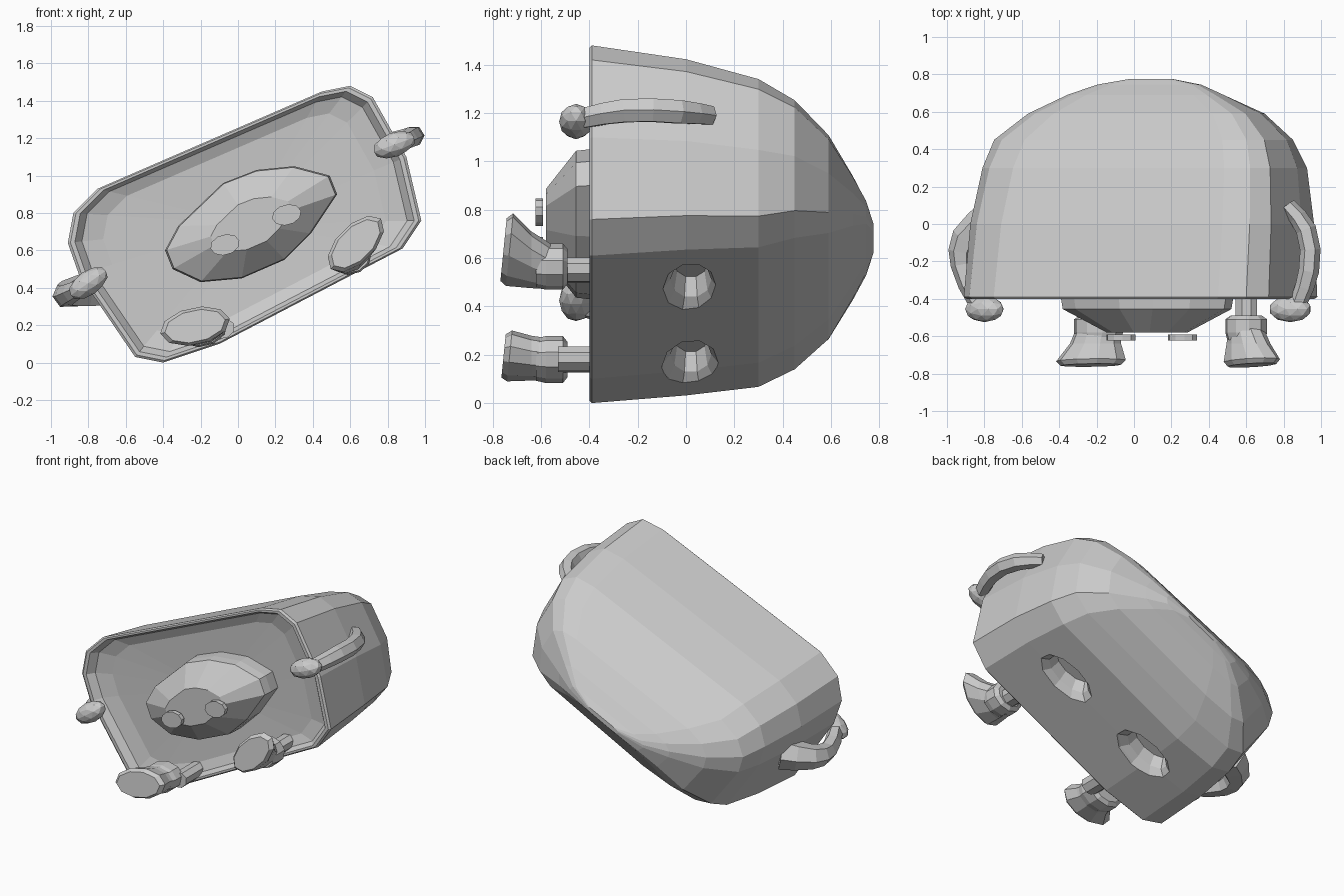
import bpy, bmesh, math
from mathutils import Vector, Matrix

if "Cube" in bpy.data.objects:
    bpy.data.objects.remove(bpy.data.objects["Cube"])

GREY = (0.6, 0.6, 0.6, 1)
grey = bpy.data.materials.new("plain grey")
grey.use_nodes = True
grey.diffuse_color = GREY
grey.node_tree.nodes["Principled BSDF"].inputs["Base Color"].default_value = GREY

TILT = math.radians(26)
ALONG = Vector((math.cos(TILT), math.sin(TILT)))
ACROSS = Vector((-math.sin(TILT), math.cos(TILT)))


def add_object(name, bm):
    bmesh.ops.recalc_face_normals(bm, faces=bm.faces)
    mesh = bpy.data.meshes.new(name)
    bm.to_mesh(mesh)
    bm.free()
    mesh.materials.append(grey)
    obj = bpy.data.objects.new(name, mesh)
    bpy.context.collection.objects.link(obj)
    return obj


def loft(name, rings):
    """Skin a list of equal-length point rings and cap both ends."""
    bm = bmesh.new()
    loops = [[bm.verts.new(p) for p in ring] for ring in rings]
    n = len(loops[0])
    for a, b in zip(loops, loops[1:]):
        for i in range(n):
            j = (i + 1) % n
            bm.faces.new((a[i], a[j], b[j], b[i]))
    bm.faces.new(loops[0])
    bm.faces.new(loops[-1])
    return add_object(name, bm)


def ring(outline, y, su, sv, cx, cz):
    """Outline scaled along and across the tilted long axis."""
    pts = []
    for p in outline:
        q = ALONG * (su * p.dot(ALONG)) + ACROSS * (sv * p.dot(ACROSS))
        pts.append((cx + q.x, y, cz + q.y))
    return pts


def oval(y, cx, cz, rx, rz, angle, sides=10, lean=0):
    """Tilted ellipse facing the front; lean pushes its upper half back."""
    pts = []
    for i in range(sides):
        t = math.tau * i / sides
        u, v = rx * math.cos(t), rz * math.sin(t)
        dz = u * math.sin(angle) + v * math.cos(angle)
        pts.append((cx + u * math.cos(angle) - v * math.sin(angle),
                    y + lean * dz, cz + dz))
    return pts


def centred(points, cx, cz):
    return [Vector((x - cx, z - cz)) for x, z in points]


# Shell: tilted rounded outline closing to a long ridge, shallow dished front
shell_outline = centred([
    (-0.88, 0.80), (-0.91, 0.64), (-0.85, 0.47), (-0.55, 0.03), (-0.40, 0.0),
    (-0.10, 0.10), (0.88, 0.61), (0.98, 0.76), (0.90, 1.10), (0.72, 1.42),
    (0.60, 1.48), (0.45, 1.45), (-0.75, 0.93)], 0.035, 0.74)
dome = [(-0.39, 1, 1, 0.035, 0.74), (0.0, 0.987, 0.9, 0.045, 0.725),
        (0.3, 0.944, 0.79, 0.06, 0.70), (0.45, 0.887, 0.638, 0.055, 0.69),
        (0.59, 0.714, 0.448, 0.07, 0.68), (0.69, 0.487, 0.22, 0.065, 0.68),
        (0.745, 0.33, 0.09, 0.08, 0.68), (0.775, 0.14, 0.03, 0.09, 0.68)]
dish = [(-0.32, 0.35), (-0.33, 0.8), (-0.355, 0.92), (-0.4, 0.96), (-0.4, 0.985)]
rings = [ring(shell_outline, y, s, s, 0.035, 0.74) for y, s in dish]
rings += [ring(shell_outline, *d) for d in dome]
shell = loft("shell", rings)


# Flared leg sockets sunk into the underside
def cut_socket(centre, normal):
    out = Vector(normal).normalized()
    along = Vector((0, 1, 0)).cross(out)
    layers = []
    for depth, size in ((0.1, 1.45), (0.0, 1.15), (-0.04, 0.85), (-0.12, 0.7)):
        pts = []
        for i in range(10):
            t = math.tau * (i + 0.5) / 10
            pts.append(Vector(centre) + out * depth
                       + along * (0.19 * size * math.cos(t))
                       + Vector((0, 0.1 * size * math.sin(t), 0)))
        layers.append(pts)
    cutter = loft("socket_cutter", layers)
    cutter.hide_render = True
    mod = shell.modifiers.new("socket", "BOOLEAN")
    mod.operation = "DIFFERENCE"
    mod.solver = "EXACT"
    mod.object = cutter
    bpy.context.view_layer.update()
    graph = bpy.context.evaluated_depsgraph_get()
    mesh = bpy.data.meshes.new_from_object(shell.evaluated_get(graph))
    shell.modifiers.clear()
    shell.data = mesh
    bpy.data.objects.remove(cutter)


for centre in ((0.565, 0.02, 0.475), (-0.07, 0.02, 0.165)):
    cut_socket(centre, (0.46, 0, -0.89))

# Faceted head set in the dish
head_outline = centred([
    (-0.39, 0.60), (-0.32, 0.73), (-0.08, 0.96), (0.10, 1.03), (0.30, 1.05),
    (0.49, 1.0), (0.53, 0.90), (0.39, 0.69), (0.25, 0.55), (0.02, 0.45),
    (-0.20, 0.43), (-0.35, 0.50)], 0.07, 0.74)
loft("head", [ring(head_outline, y, s, s, 0.07, 0.74) for y, s in (
    (-0.58, 0.47), (-0.455, 0.98), (-0.4, 1), (-0.3, 1))])

# Button eyes
for side, x, z in (("right", -0.07, 0.63), ("left", 0.26, 0.79)):
    loft(side + "_eye", [oval(y, x, z, 0.08, 0.055, TILT * 0.6)
                         for y in (-0.592, -0.622)])


# Boots: leg shaft, ankle cuff, and a sole that spreads toward the toe
def boot(side, leg, cuff, sole, spread, angle):
    loft(side + "_leg", [oval(y, *leg, 0.065, 0.052, TILT, 8)
                         for y in (-0.32, -0.53)])
    loft(side + "_cuff", [oval(y, *cuff, spread * s, 0.095 * s, TILT * 0.5)
                          for y, s in ((-0.49, 0.75), (-0.51, 1),
                                       (-0.58, 1.0), (-0.62, 0.9))])
    mid = [a * 0.6 + b * 0.4 for a, b in zip(cuff, sole)]
    loft(side + "_boot", [
        oval(-0.56, *cuff, spread * 0.9, 0.085, angle),
        oval(-0.64, *mid, 0.14, 0.09, angle),
        oval(-0.73, *sole, 0.19, 0.1, angle, lean=0.1),
        oval(-0.755, *sole, 0.165, 0.085, angle, lean=0.1)])


boot("right", (-0.08, 0.18), (-0.19, 0.18), (-0.23, 0.195), 0.135, math.radians(12))
boot("left", (0.60, 0.55), (0.60, 0.565), (0.63, 0.635), 0.115, math.radians(45))


# Arms: bent tapering limbs ending in rounded hands
def arm(side, path, radii, hand, angle):
    curve = bpy.data.curves.new(side + "_arm", "CURVE")
    curve.dimensions = "3D"
    curve.bevel_depth = 0.055
    curve.bevel_resolution = 1
    curve.resolution_u = 2
    curve.use_fill_caps = True
    spline = curve.splines.new("BEZIER")
    spline.use_smooth = False
    spline.bezier_points.add(len(path) - 1)
    for point, co, radius in zip(spline.bezier_points, path, radii):
        point.co = co
        point.radius = radius
        point.handle_left_type = point.handle_right_type = "AUTO"
    curve.materials.append(grey)
    bpy.context.collection.objects.link(bpy.data.objects.new(side + "_arm", curve))
    bm = bmesh.new()
    bmesh.ops.create_icosphere(
        bm, subdivisions=2, radius=1,
        matrix=Matrix.Translation(hand) @ Matrix.Rotation(-angle, 4, "Y")
        @ Matrix.Diagonal((0.12, 0.07, 0.065, 1)))
    add_object(side + "_hand", bm)


arm("left", [(0.82, 0.1, 1.19), (0.92, -0.03, 1.205), (0.935, -0.25, 1.21),
             (0.88, -0.42, 1.18)], (0.8, 1, 1, 0.85),
    (0.835, -0.455, 1.165), math.radians(20))
arm("right", [(-0.74, 0.03, 0.4), (-0.9, -0.08, 0.37), (-0.92, -0.22, 0.36),
              (-0.84, -0.42, 0.4)], (2, 1.45, 1.1, 0.85),
    (-0.8, -0.455, 0.425), math.radians(35))
